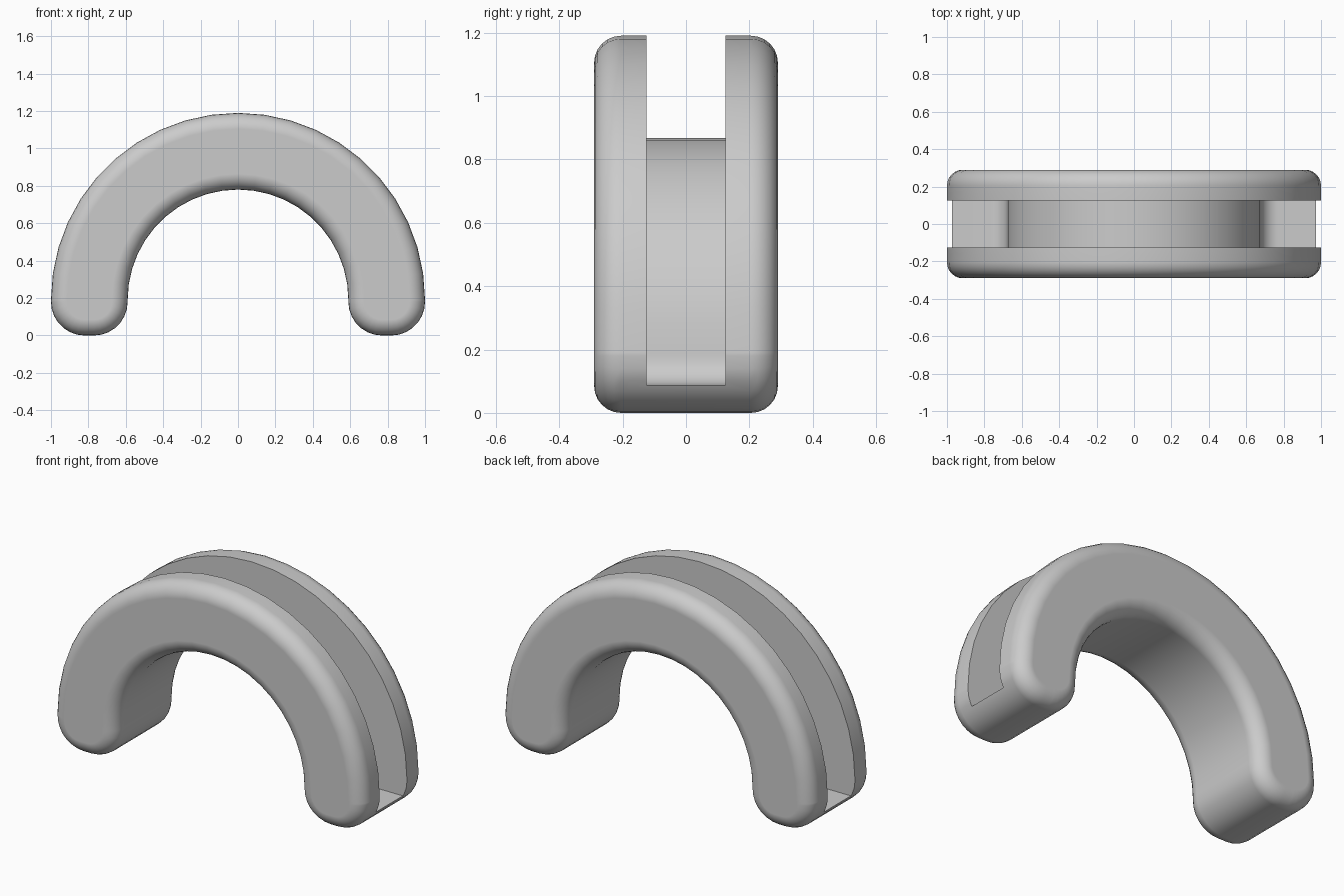
import bpy, bmesh, math

if "Cube" in bpy.data.objects:
    bpy.data.objects.remove(bpy.data.objects["Cube"])

OUTER, INNER, FILLET, CZ = 1.0, 0.59, 0.18, 0.19   # arch radii, foot rounding, arc centre height
HALF_W, ROUND = 0.29, 0.085                        # half depth, side rounding
GROOVE_W, SHELL = 0.125, 0.088                     # groove half width, thickness left under it
SEGS, FSEGS = 22, 7


def arc(cx, cz, r, a0, a1, n):
    return [(cx + r * math.cos(math.radians(a0 + (a1 - a0) * i / n)),
             cz + r * math.sin(math.radians(a0 + (a1 - a0) * i / n))) for i in range(n + 1)]


def inner_path(d):
    """Inside of the arch with its inner foot roundings, left to right, offset by d."""
    f = FILLET - d
    return (arc(-INNER - FILLET, FILLET, f, 270, 360, FSEGS)
            + arc(0, CZ, INNER + d, 180, 0, SEGS)
            + arc(INNER + FILLET, FILLET, f, 180, 270, FSEGS))


def arch_outline(d):
    """Closed arch outline shrunk by d."""
    f = FILLET - d
    return (inner_path(d)
            + arc(OUTER - FILLET, FILLET, f, 270, 360, FSEGS)
            + arc(0, CZ, OUTER - d, 0, 180, SEGS)
            + arc(-OUTER + FILLET, FILLET, f, 180, 270, FSEGS))


def loft(name, layers):
    """Skin equal-length (y, outline) layers and cap both ends."""
    bm = bmesh.new()
    rings = [[bm.verts.new((x, y, z)) for x, z in pts] for y, pts in layers]
    for a, b in zip(rings, rings[1:]):
        for i in range(len(a)):
            j = (i + 1) % len(a)
            bm.faces.new((a[i], a[j], b[j], b[i]))
    bm.faces.new(rings[0])
    bm.faces.new(rings[-1])
    bmesh.ops.recalc_face_normals(bm, faces=bm.faces)
    mesh = bpy.data.meshes.new(name)
    bm.to_mesh(mesh)
    bm.free()
    obj = bpy.data.objects.new(name, mesh)
    bpy.context.collection.objects.link(obj)
    return obj


# Arch body with rounded front and back edges
steps = [math.radians(90 * i / 6) for i in range(7)]
half = [(HALF_W - ROUND + ROUND * math.sin(t), ROUND * (1 - math.cos(t))) for t in steps]
layers = [(-y, arch_outline(d)) for y, d in reversed(half)] + [(y, arch_outline(d)) for y, d in half]
arch = loft("grooved_arch", layers)

# Groove around the outside, ending just above the feet
section = inner_path(SHELL) + [(1.2, SHELL), (1.2, 1.4), (-1.2, 1.4), (-1.2, SHELL)]
cutter = loft("groove_cutter", [(-GROOVE_W, section), (GROOVE_W, section)])
cutter.hide_render = True

grey = bpy.data.materials.new("plain grey")
grey.diffuse_color = (0.6, 0.6, 0.6, 1)
grey.use_nodes = True
grey.node_tree.nodes["Principled BSDF"].inputs["Base Color"].default_value = grey.diffuse_color
arch.data.materials.append(grey)
cutter.data.materials.append(grey)

cut = arch.modifiers.new("groove", 'BOOLEAN')
cut.operation = 'DIFFERENCE'
cut.solver = 'EXACT'
cut.object = cutter
bpy.context.view_layer.objects.active = arch
arch.select_set(True)
bpy.ops.object.modifier_apply(modifier=cut.name)
bpy.data.objects.remove(cutter)

# Smooth shading with crisp groove edges and flat sides
bpy.ops.object.shade_smooth_by_angle(angle=math.radians(35))
weighted = arch.modifiers.new("weighted_normals", 'WEIGHTED_NORMAL')
weighted.keep_sharp = True
